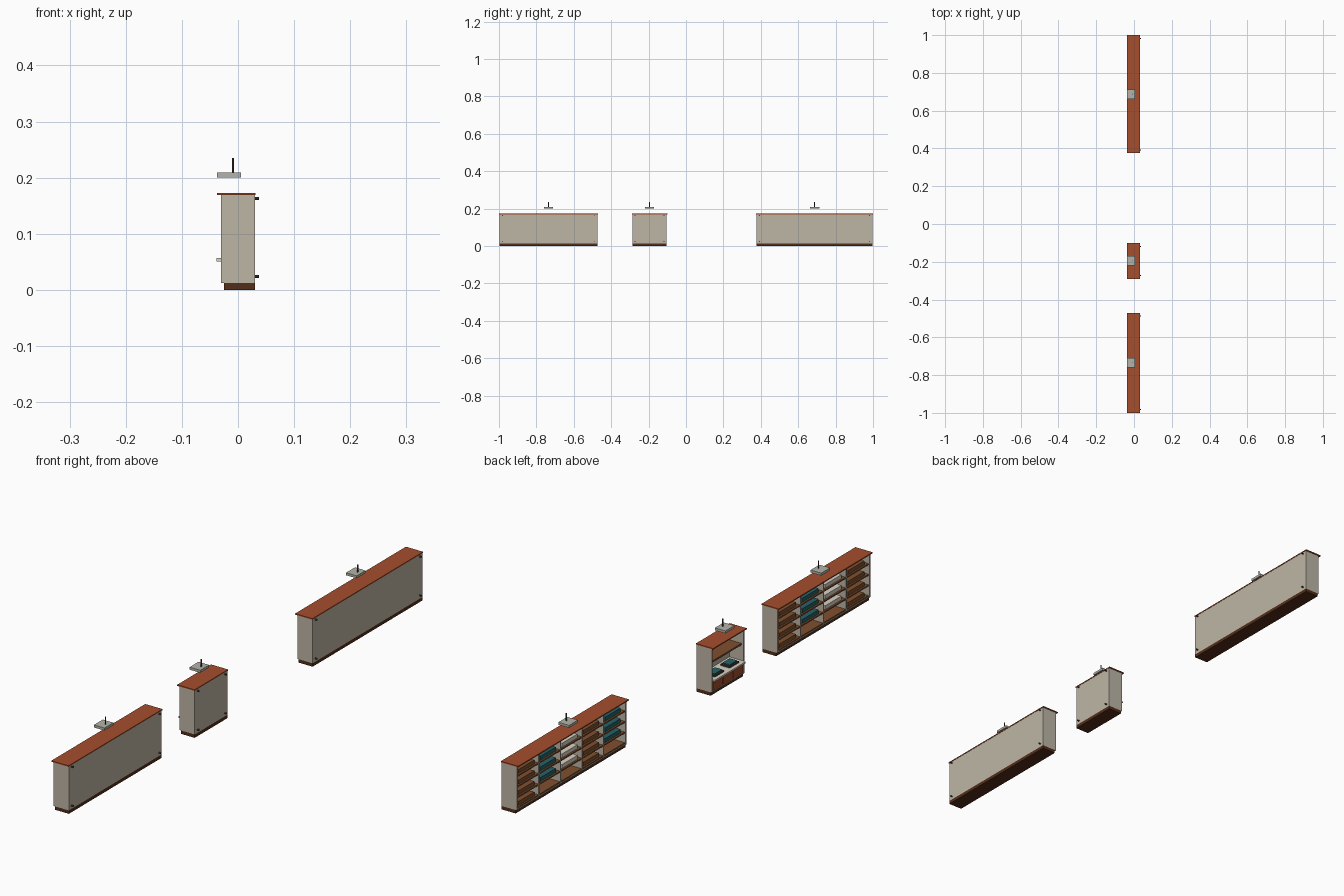
import bpy, bmesh, math
from mathutils import Matrix

if "Cube" in bpy.data.objects:
    bpy.data.objects.remove(bpy.data.objects["Cube"])


def srgb(r, g, b):
    f = lambda c: c / 12.92 if c <= 0.04045 else ((c + 0.055) / 1.055) ** 2.4
    return (f(r / 255), f(g / 255), f(b / 255), 1)


def material(name, r, g, b):
    m = bpy.data.materials.new(name)
    m.diffuse_color = srgb(r, g, b)
    m.use_nodes = True
    m.node_tree.nodes["Principled BSDF"].inputs["Base Color"].default_value = m.diffuse_color
    return m


BEIGE = material("beige panel", 190, 182, 166)
RUST = material("rust wood", 166, 78, 44)
DARK = material("dark wood", 84, 46, 26)
BROWN = material("brown wood", 128, 80, 46)
TEAL = material("teal", 38, 98, 104)
CREAM = material("cream", 218, 212, 198)
GREY = material("pale grey", 180, 180, 170)
METAL = material("dark metal", 72, 64, 54)


def finish(name, bm, mat):
    me = bpy.data.meshes.new(name)
    bm.to_mesh(me)
    bm.free()
    me.materials.append(mat)
    ob = bpy.data.objects.new(name, me)
    bpy.context.collection.objects.link(ob)
    return ob


def boxes(name, mat, spans):
    """One object made of boxes, each (x0, x1, y0, y1, z0, z1)."""
    bm = bmesh.new()
    for x0, x1, y0, y1, z0, z1 in spans:
        m = Matrix.Translation(((x0 + x1) / 2, (y0 + y1) / 2, (z0 + z1) / 2))
        m = m @ Matrix.Diagonal((x1 - x0, y1 - y0, z1 - z0, 1))
        bmesh.ops.create_cube(bm, size=1, matrix=m)
    return finish(name, bm, mat)


def rods(name, mat, radius, length, centres, axis):
    bm = bmesh.new()
    rot = Matrix.Rotation(math.pi / 2, 4, 'Y') if axis == 'X' else Matrix.Identity(4)
    for c in centres:
        bmesh.ops.create_cone(bm, cap_ends=True, segments=10, radius1=radius,
                              radius2=radius, depth=length,
                              matrix=Matrix.Translation(c) @ rot)
    return finish(name, bm, mat)


def carcass(tag, y0, y1):
    """Plinth, shell, top, back pegs and hanging fixture."""
    a, b, mid = y0 + 0.003, y1 - 0.003, (y0 + y1) / 2
    boxes(tag + "_plinth", DARK, [(-0.025, 0.03, a, b, 0, 0.012)])
    boxes(tag + "_shell", BEIGE, [
        (0.026, 0.03, a, b, 0.012, 0.169),
        (-0.03, 0.026, a, a + 0.005, 0.012, 0.169),
        (-0.03, 0.026, b - 0.005, b, 0.012, 0.169),
        (-0.03, 0.026, a + 0.005, b - 0.005, 0.012, 0.015)])
    boxes(tag + "_top", RUST, [(-0.037, 0.031, y0, y1, 0.169, 0.173)])
    rods(tag + "_back_pegs", METAL, 0.0027, 0.008,
         [(0.0335, y, z) for y in (y0 + 0.018, y1 - 0.018)
          for z in (0.024, 0.163)], 'X')
    boxes(tag + "_hanging_plate", GREY, [(-0.037, 0.005, mid - 0.025, mid + 0.025, 0.2, 0.209)])
    rods(tag + "_hanging_rod", METAL, 0.0022, 0.027, [(-0.009, mid, 0.222)], 'Z')


def shelving(tag, y0, y1, bays):
    """Bays run from the +y end, each filled with boxes of one colour."""
    carcass(tag, y0, y1)
    a, b = y0 + 0.008, y1 - 0.008
    n, pitch = len(bays), (b - a) / len(bays)
    levels = [0.016, 0.054, 0.092, 0.13]
    boxes(tag + "_dividers", BEIGE, [
        (-0.029, 0.026, b - i * pitch - 0.002, b - i * pitch + 0.002, 0.015, 0.169)
        for i in range(1, n)])
    boxes(tag + "_shelves", BROWN, [
        (-0.028, 0.026, b - (i + 1) * pitch + 0.002, b - i * pitch - 0.002, z - 0.001, z + 0.004)
        for i in range(n) for z in levels])
    for mat in (BROWN, TEAL, CREAM):
        rows = levels if mat == BROWN else levels[1:]
        boxes(tag + "_" + mat.name.split()[0] + "_goods", mat, [
            (-0.022, 0.018, b - (i + 0.86) * pitch, b - (i + 0.14) * pitch, z + 0.004, z + 0.018)
            for i in range(n) if bays[i] == mat for z in rows])


shelving("long_shelf", 0.375, 1.0, [BROWN, TEAL, CREAM, BROWN, TEAL])
shelving("medium_shelf", -1.0, -0.47, [BROWN, TEAL, CREAM, BROWN])

# Small service counter
c0, c1 = -0.29, -0.1
carcass("counter", c0, c1)
i0, i1 = c0 + 0.008, c1 - 0.008
boxes("counter_worktop", CREAM, [(-0.038, 0.026, i0, i1, 0.051, 0.057)])
boxes("counter_upper_shelf", BROWN, [(-0.022, 0.026, i0, i1, 0.112, 0.118)])
boxes("counter_lower_block", DARK, [(-0.026, 0.026, i0, i1, 0.015, 0.051)])
w = (i1 - i0) / 3
boxes("counter_doors", RUST, [
    (-0.03, -0.026, i0 + k * w + 0.002, i0 + (k + 1) * w - 0.002, 0.016, 0.049)
    for k in range(3)])

# Two trays with teal pads on the worktop
trays = [(i0 + i1) / 2 + s * 0.042 for s in (-1, 1)]
boxes("counter_trays", METAL, [(-0.025, 0.012, y - 0.026, y + 0.026, 0.057, 0.062) for y in trays])
boxes("counter_pads", TEAL, [(-0.021, 0.008, y - 0.021, y + 0.021, 0.062, 0.066) for y in trays])
